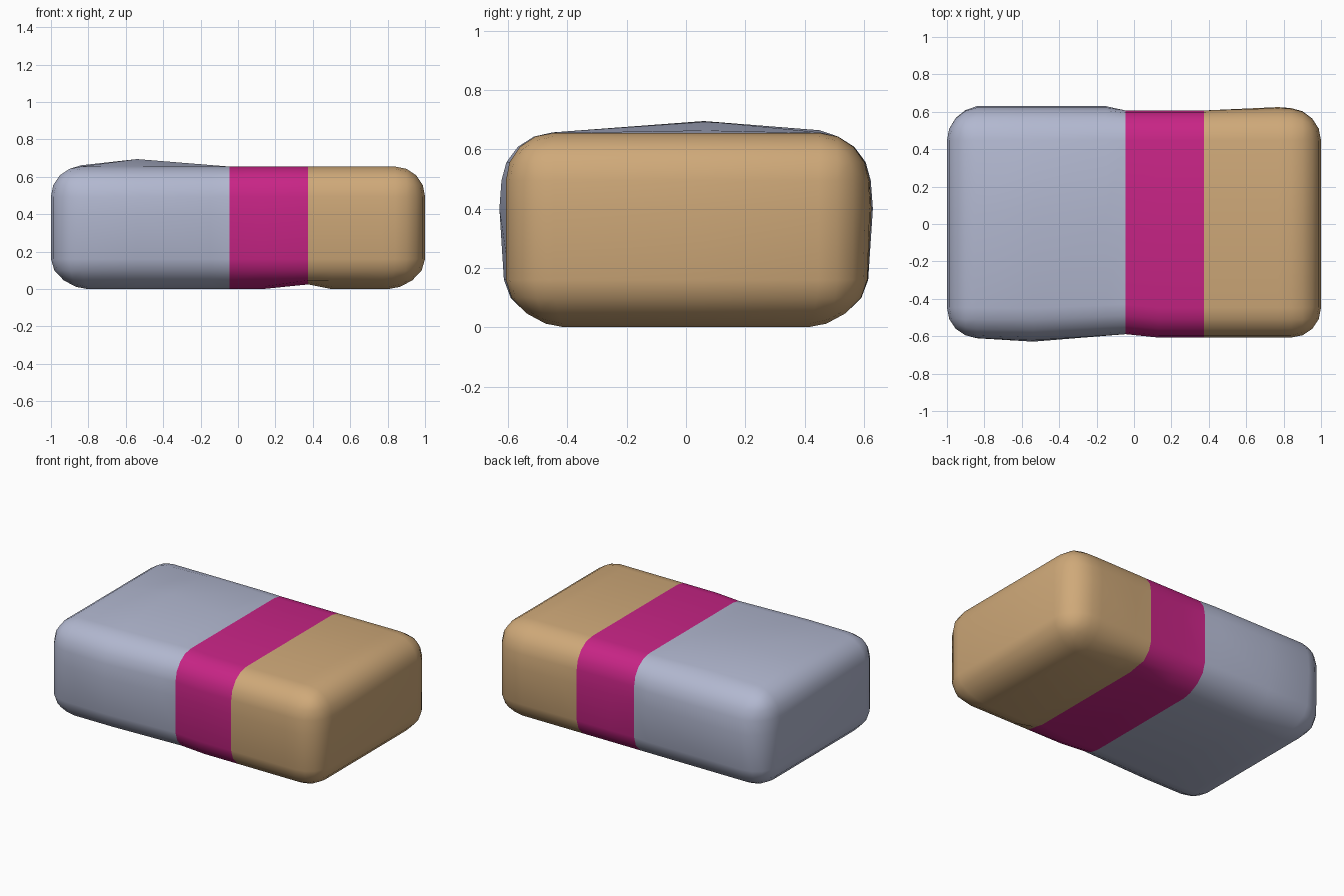
import bpy, bmesh
from mathutils import Vector

cube = bpy.data.objects.get("Cube")
if cube:
    bpy.data.objects.remove(cube, do_unlink=True)

HEIGHT, HALF_DEPTH, ROUND = 0.655, 0.607, 0.16
BAND_LEFT, BAND_RIGHT = -0.045, 0.375


def material(name, colour):
    m = bpy.data.materials.new(name)
    m.use_nodes = True
    m.diffuse_color = (*colour, 1)
    m.node_tree.nodes["Principled BSDF"].inputs["Base Color"].default_value = (*colour, 1)
    return m


def tent(value, centre, low, high):
    """1 at the centre, falling straight to 0 at low and high."""
    side = (value - low) / (centre - low) if value < centre else (high - value) / (high - centre)
    return max(0.0, side)


def plateau(value, low, start, end, high):
    return min(1.0, max(0.0, min((value - low) / (start - low), (high - value) / (high - end))))


# Rounded block
bm = bmesh.new()
bmesh.ops.create_cube(bm, size=1)
for v in bm.verts:
    v.co = Vector((v.co.x * 2, v.co.y * 2 * HALF_DEPTH, (v.co.z + 0.5) * HEIGHT))
bmesh.ops.bevel(bm, geom=bm.edges[:], offset=ROUND, segments=4, profile=0.5, affect='EDGES')

# Cuts for the colour borders and for the gentle hand-shaped bulges
cuts = [((1, 0, 0), x) for x in (-0.54, -0.15, BAND_LEFT, 0.13, BAND_RIGHT, 0.5, 0.77)]
cuts += [((0, 1, 0), 0.06), ((0, 0, 1), 0.4)]
for normal, at in cuts:
    axis = Vector(normal)
    bmesh.ops.bisect_plane(bm, geom=bm.verts[:] + bm.edges[:] + bm.faces[:],
                           plane_co=axis * at, plane_no=axis)

# Shape the sides: wider rounding underneath, soft bulges on top, front and back
for v in bm.verts:
    x, y, z = v.co
    under = max(0.0, 1 - z / ROUND) ** 2
    if abs(x) > 0.8:
        v.co.x *= 1 - 0.045 * under
    if abs(y) > 0.4:
        v.co.y *= 1 - 0.08 * under
    if z > HEIGHT - 0.01:
        v.co.z += 0.04 * tent(x, -0.54, -0.9, BAND_LEFT) * tent(y, 0.06, -0.47, 0.56)
    if z < 0.02:
        v.co.z += 0.025 * tent(x, BAND_RIGHT, 0.13, 0.5)
    mid = tent(z, 0.4, 0.05, 0.7)
    if y < -0.4:
        v.co.y += 0.018 * tent(x, BAND_LEFT, -0.54, 0.13)
        v.co.y -= 0.022 * tent(x, -0.54, -0.9, BAND_LEFT) * mid
    elif y > 0.4:
        v.co.y += 0.023 * plateau(x, -1, -0.84, -0.15, BAND_LEFT) * mid
        v.co.y += 0.018 * tent(x, 0.77, BAND_RIGHT, 1.0) * mid

# Colour by position along the length
for f in bm.faces:
    x = f.calc_center_median().x
    f.material_index = 0 if x < BAND_LEFT else 1 if x < BAND_RIGHT else 2
    f.smooth = True
bmesh.ops.triangulate(bm, faces=[f for f in bm.faces if len(f.verts) > 4])
bmesh.ops.recalc_face_normals(bm, faces=bm.faces[:])

mesh = bpy.data.meshes.new("rounded_block")
bm.to_mesh(mesh)
bm.free()
for name, colour in (("pale blue grey", (0.445, 0.479, 0.631)),
                     ("magenta band", (0.578, 0.018, 0.238)),
                     ("tan", (0.624, 0.397, 0.191))):
    mesh.materials.append(material(name, colour))
block = bpy.data.objects.new("rounded_block", mesh)
bpy.context.collection.objects.link(block)

# Smooth shading
bpy.context.view_layer.objects.active = block
block.select_set(True)
bpy.ops.object.shade_smooth_by_angle(angle=0.7)
